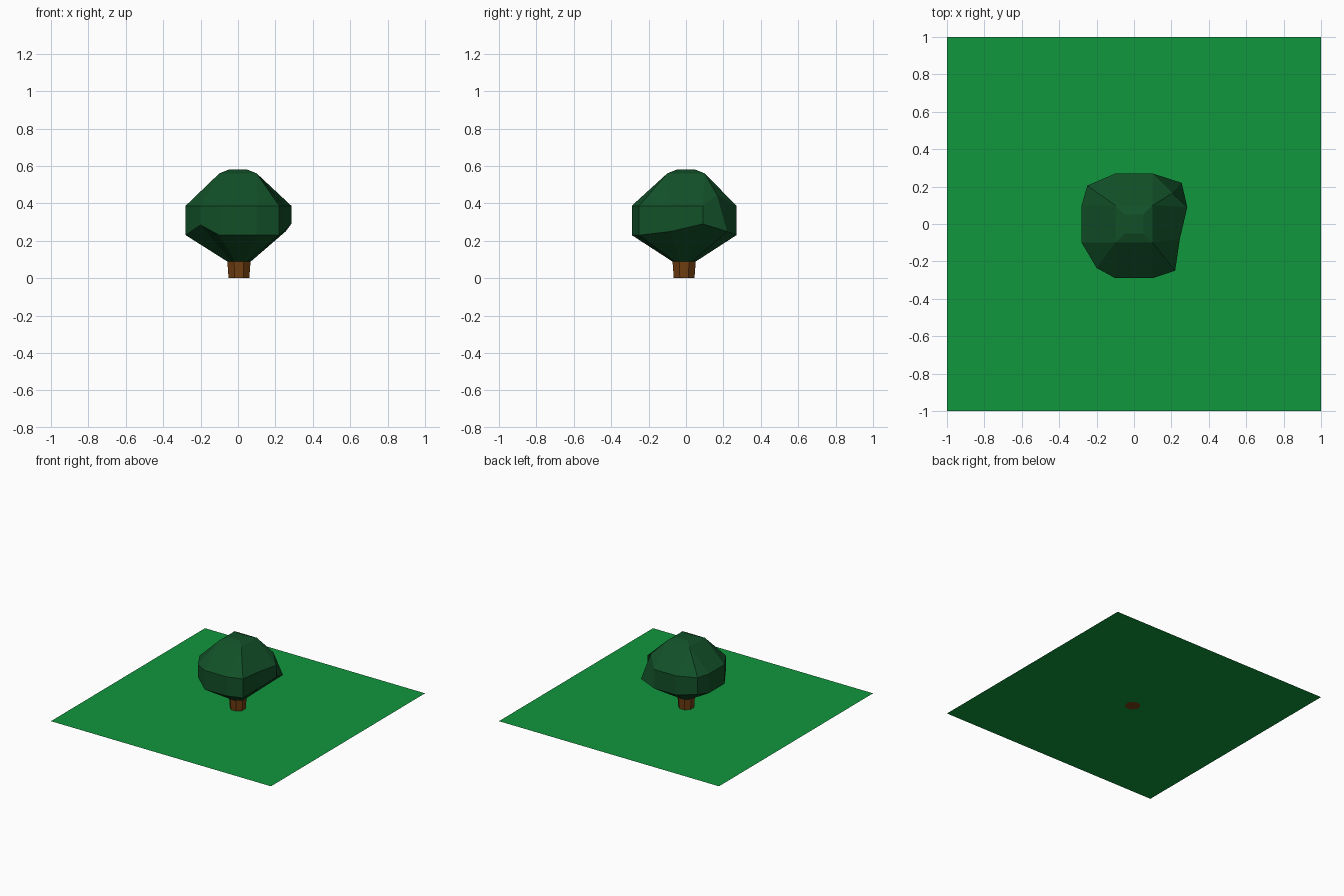
import bpy, bmesh, math

if "Cube" in bpy.data.objects:
    bpy.data.objects.remove(bpy.data.objects["Cube"])


def material(name, rgb):
    m = bpy.data.materials.new(name)
    m.diffuse_color = (*rgb, 1)
    m.use_nodes = True
    m.node_tree.nodes["Principled BSDF"].inputs["Base Color"].default_value = m.diffuse_color
    return m


def make_object(name, bm, mat):
    me = bpy.data.meshes.new(name)
    bm.to_mesh(me)
    bm.free()
    me.materials.append(mat)
    ob = bpy.data.objects.new(name, me)
    bpy.context.collection.objects.link(ob)
    return ob


def loft(name, rings, mat):
    """Skin equal-length rings of points, cap both ends, merge collapsed points."""
    bm = bmesh.new()
    loops = [[bm.verts.new(p) for p in ring] for ring in rings]
    n = len(rings[0])
    for a, b in zip(loops, loops[1:]):
        for i in range(n):
            j = (i + 1) % n
            bm.faces.new((a[i], a[j], b[j], b[i]))
    bm.faces.new(loops[0][::-1])
    bm.faces.new(loops[-1])
    bmesh.ops.remove_doubles(bm, verts=bm.verts, dist=0.0005)
    bmesh.ops.recalc_face_normals(bm, faces=bm.faces)
    return make_object(name, bm, mat)


grass = material("grass green", (0.005, 0.31, 0.045))
leaf = material("leaf green", (0.006, 0.08, 0.021))
bark = material("bark brown", (0.17, 0.05, 0.006))

# Square lawn
bm = bmesh.new()
bmesh.ops.create_grid(bm, x_segments=1, y_segments=1, size=1)
make_object("lawn", bm, grass)

# Eight-sided trunk, slightly flared
def octagon(r, z):
    return [(0.005 + r * math.cos(math.radians(22.5 + 45 * i)),
             -0.01 + r * math.sin(math.radians(22.5 + 45 * i)), z) for i in range(8)]

loft("trunk", [octagon(0.06, 0), octagon(0.068, 0.1), octagon(0.06, 0.2)], bark)

# Crown: rounded-square outline, three points around each corner
outline = [(0.10, -0.29), (0.22, -0.25), (0.245, -0.08),
           (0.285, 0.09), (0.255, 0.22), (0.10, 0.27),
           (-0.10, 0.27), (-0.25, 0.205), (-0.28, 0.10),
           (-0.28, -0.10), (-0.20, -0.235), (-0.10, -0.29)]
low_z = [0.23, 0.23, 0.25, 0.29, 0.25, 0.23, 0.23, 0.25, 0.23, 0.23, 0.285, 0.23]

lower = [(x, y, z) for (x, y), z in zip(outline, low_z)]
upper = [(x, y, 0.387) for x, y in outline]
upper[4] = (0.205, 0.165, 0.445)          # dented back right corner

def square(h, z):
    corners = [(h, -h), (h, h), (-h, h), (-h, -h)]
    return [(*corners[i // 3], z) for i in range(12)]

base = []
for x, y in outline:
    d = math.hypot(x, y)
    base.append((0.005 + 0.068 * x / d, -0.01 + 0.068 * y / d, 0.09))

loft("leafy_crown", [base, lower, upper, square(0.10, 0.56), square(0.05, 0.58)], leaf)
